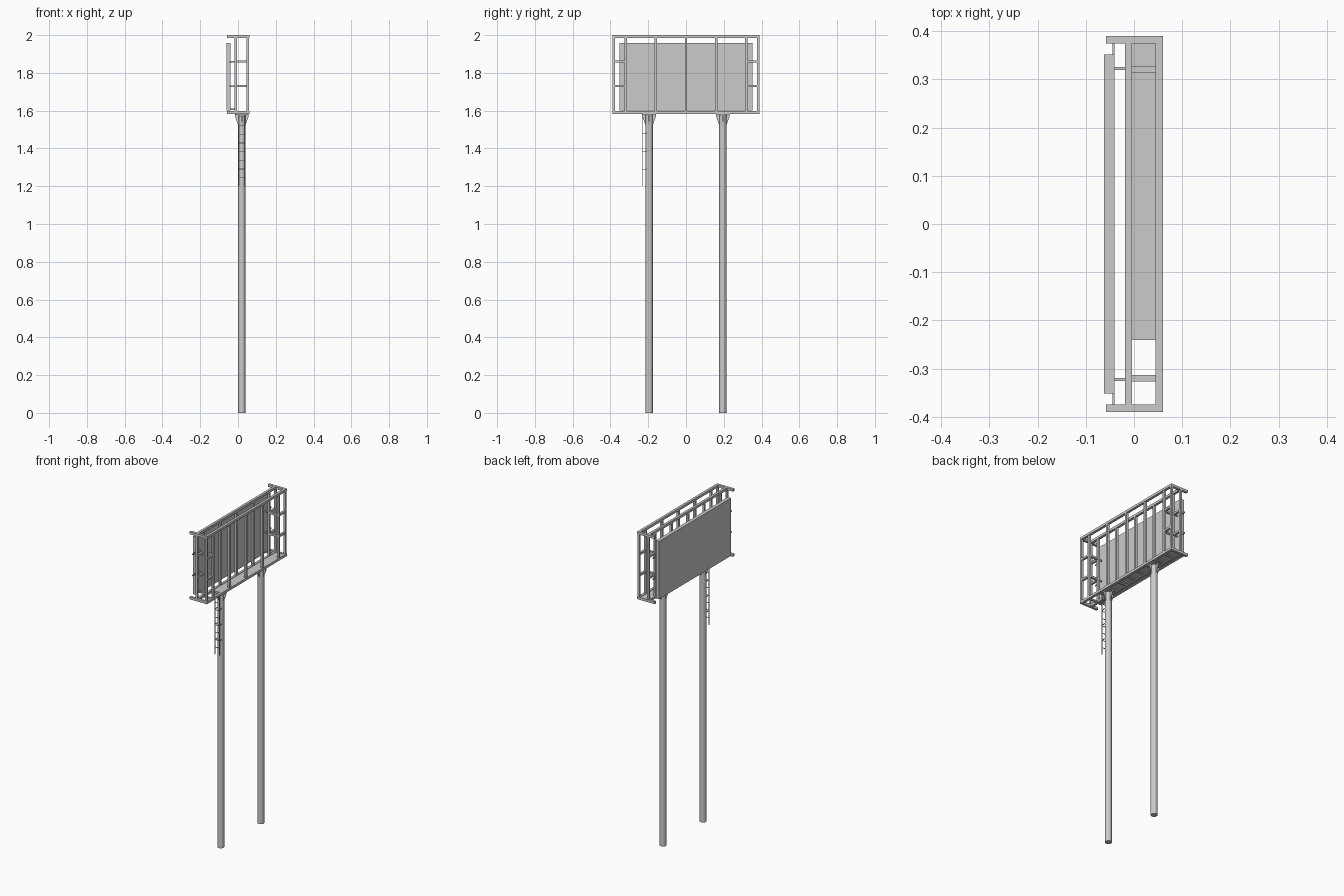
import bpy, bmesh, math

def box(name, x0, x1, y0, y1, z0, z1):
    bm = bmesh.new()
    bmesh.ops.create_cube(bm, size=1)
    for v in bm.verts:
        v.co.x = x1 if v.co.x > 0 else x0
        v.co.y = y1 if v.co.y > 0 else y0
        v.co.z = z1 if v.co.z > 0 else z0
    return finish(name, bm)

def finish(name, bm):
    me = bpy.data.meshes.new(name)
    bm.to_mesh(me)
    bm.free()
    ob = bpy.data.objects.new(name, me)
    bpy.context.collection.objects.link(ob)
    return ob

def gusset(name, cx, cy, angle):
    # tapered plate standing out from the post
    pts = [(0.014, 1.525), (0.02, 1.525), (0.036, 1.57), (0.036, 1.582), (0.014, 1.582)]
    c, s = math.cos(angle), math.sin(angle)
    bm = bmesh.new()
    sides = []
    for t in (-0.0025, 0.0025):
        sides.append([bm.verts.new((cx + r * c - t * s, cy + r * s + t * c, z)) for r, z in pts])
    bm.faces.new(sides[0])
    bm.faces.new(sides[1][::-1])
    for i in range(5):
        j = (i + 1) % 5
        bm.faces.new((sides[0][j], sides[0][i], sides[1][i], sides[1][j]))
    bmesh.ops.recalc_face_normals(bm, faces=bm.faces)
    finish(name, bm)

# Two round posts with gussets and cap plates
PX = 0.02
for cy in (-0.195, 0.195):
    bpy.ops.mesh.primitive_cylinder_add(vertices=24, radius=0.019, depth=1.582,
                                        location=(PX, cy, 0.791))
    post = bpy.context.object
    post.name = "post"
    bpy.ops.object.shade_smooth_by_angle()
    for k in range(4):
        gusset("post_gusset", PX, cy, k * math.pi / 2)
    box("post_cap", PX - 0.034, PX + 0.034, cy - 0.036, cy + 0.036, 1.578, 1.584)

# Box frame: long rails, end rails and uprights
RAILS = ((-0.019, -0.004), (0.045, 0.0605))
for x0, x1 in RAILS:
    for z0 in (1.583, 1.985):
        box("long_rail", x0, x1, -0.39, 0.39, z0, z0 + 0.015)
    for y in (-0.3825, -0.32, -0.16, 0, 0.16, 0.32, 0.3825):
        box("upright", x0 + 0.001, x1 - 0.001, y - 0.0065, y + 0.0065, 1.59, 1.99)
for s in (-1, 1):
    y = s * 0.3825
    for z0 in (1.583, 1.985):
        box("end_rail", -0.058, 0.06, y - 0.0075, y + 0.0075, z0, z0 + 0.015)
    # Ties between the end uprights, in two levels
    for z in (1.73, 1.86):
        box("cross_tie", -0.004, 0.046, s * 0.32 - 0.0065, s * 0.32 + 0.0065, z - 0.006, z + 0.006)
        box("panel_bracket", -0.045, -0.015, s * 0.323 - 0.003, s * 0.323 + 0.003, z - 0.004, z + 0.004)
        a, b = sorted((s * 0.32, s * 0.3825))
        box("side_tie", -0.018, -0.005, a, b, z - 0.006, z + 0.006)
        box("side_tie", 0.046, 0.059, a, b, z - 0.006, z + 0.006)
        box("panel_side_tab", -0.045, -0.04, a, b, z - 0.004, z + 0.004)

# Display panel
box("display_panel", -0.062, -0.04, -0.352, 0.352, 1.6, 1.957)

# Walkway floor with an open ladder bay, and joists beneath
box("walkway_floor", -0.006, 0.047, -0.24, 0.38, 1.589, 1.595)
for y in (-0.32, -0.235, -0.16, -0.08, 0, 0.08, 0.16, 0.24, 0.32):
    box("floor_joist", -0.006, 0.047, y - 0.006, y + 0.006, 1.583, 1.592)
for y in (-0.323, 0.323):
    box("panel_bracket", -0.045, -0.015, y - 0.003, y + 0.003, 1.603, 1.611)

# Access ladder hung from the near post
for x in (0.005, 0.035):
    box("ladder_rail", x - 0.0015, x + 0.0015, -0.234, -0.23, 1.2, 1.59)
for i in range(8):
    z = 1.245 + i * 0.046
    box("ladder_rung", 0.005, 0.035, -0.2335, -0.2305, z - 0.0015, z + 0.0015)
for z in (1.29, 1.385, 1.48):
    for x in (0.005, 0.035):
        box("ladder_bracket", x - 0.0015, x + 0.0015, -0.232, -0.206, z - 0.002, z + 0.002)
